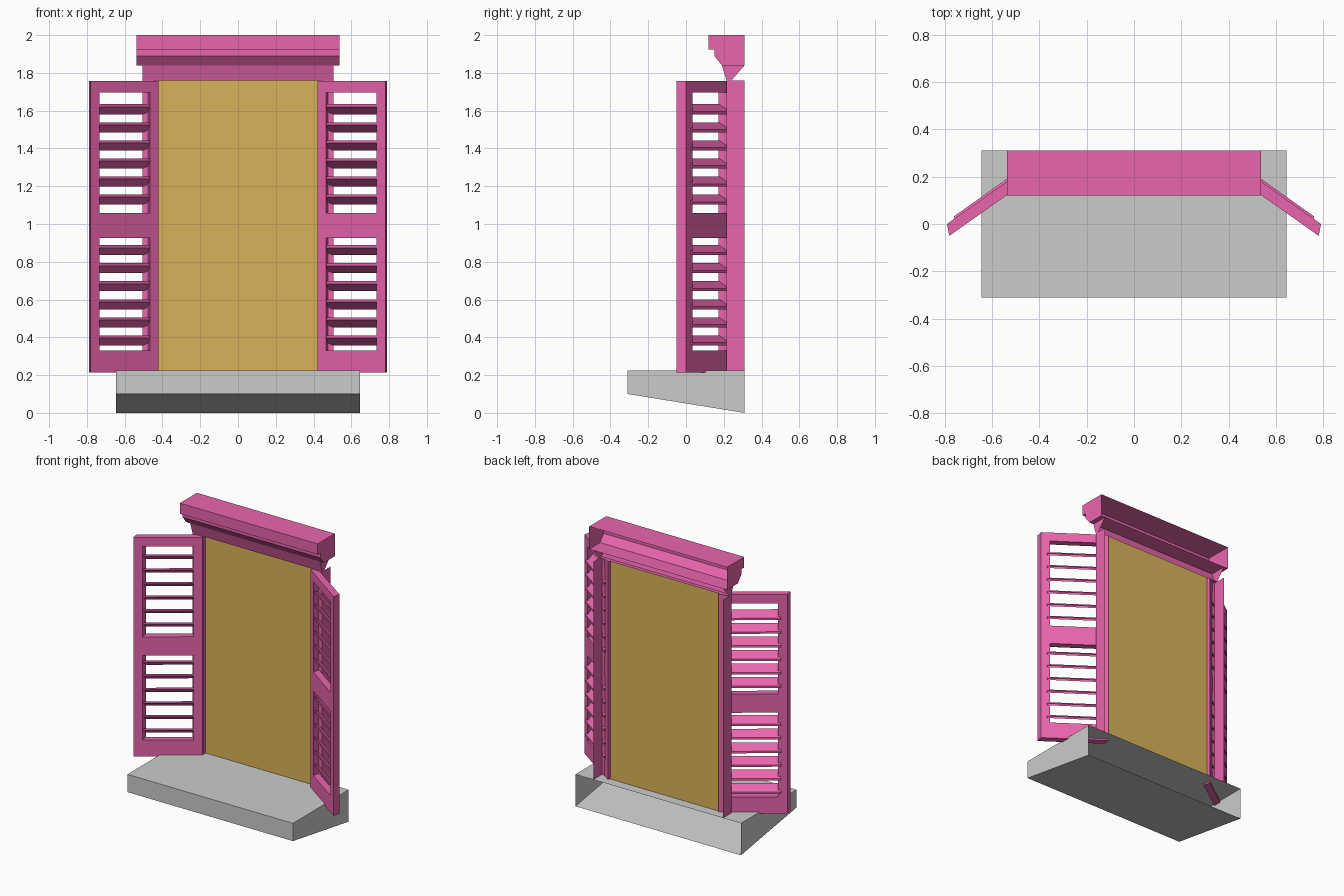
import bpy, bmesh
from mathutils import Vector

if "Cube" in bpy.data.objects:
    bpy.data.objects.remove(bpy.data.objects["Cube"])


def material(name, rgb):
    m = bpy.data.materials.new(name)
    m.diffuse_color = (*rgb, 1)
    m.use_nodes = True
    m.node_tree.nodes["Principled BSDF"].inputs["Base Color"].default_value = m.diffuse_color
    return m


PINK = material("pink_paint", (0.82, 0.13, 0.42))
GOLD = material("gold_pane", (0.70, 0.45, 0.10))


def finish(bm, name, mat=None, mirror=False):
    bmesh.ops.remove_doubles(bm, verts=bm.verts, dist=1e-5)
    bmesh.ops.recalc_face_normals(bm, faces=bm.faces)
    me = bpy.data.meshes.new(name)
    bm.to_mesh(me)
    bm.free()
    ob = bpy.data.objects.new(name, me)
    bpy.context.collection.objects.link(ob)
    if mat:
        me.materials.append(mat)
    if mirror:
        ob.modifiers.new("mirror", 'MIRROR').use_mirror_merge = False
    return ob


def face(bm, pts):
    return bm.faces.new([bm.verts.new(p) for p in pts])


def open_back(name, profile, half, mat=None):
    """Extrude a (y, z) profile along x with end caps, leaving the back open."""
    bm = bmesh.new()
    for (y0, z0), (y1, z1) in zip(profile, profile[1:]):
        face(bm, [(-half, y0, z0), (half, y0, z0), (half, y1, z1), (-half, y1, z1)])
    for x in (-half, half):
        face(bm, [(x, y, z) for y, z in profile])
    return finish(bm, name, mat)


# Sill: wedge with sloping underside
open_back("sill", [(0.31, 0.225), (-0.31, 0.225), (-0.31, 0.10), (0.31, 0)], 0.645)

# Cornice and the narrower lintel below it
open_back("cornice", [(0.31, 2.0), (0.12, 2.0), (0.12, 1.925), (0.15, 1.925),
                      (0.15, 1.89), (0.19, 1.84), (0.31, 1.84)], 0.537, PINK)
open_back("lintel", [(0.31, 1.84), (0.19, 1.84), (0.215, 1.76), (0.24, 1.76)], 0.505, PINK)

# Side jambs: folded strips with a shallow reveal
bm = bmesh.new()
jamb = [(0.505, 0.31), (0.505, 0.215), (0.42, 0.215), (0.42, 0.24)]
for (x0, y0), (x1, y1) in zip(jamb, jamb[1:]):
    face(bm, [(x0, y0, 0.225), (x1, y1, 0.225), (x1, y1, 1.76), (x0, y0, 1.76)])
finish(bm, "jambs", PINK, True)

# Window pane
bm = bmesh.new()
face(bm, [(-0.42, 0.24, 0.225), (0.42, 0.24, 0.225), (0.42, 0.24, 1.76), (-0.42, 0.24, 1.76)])
finish(bm, "pane", GOLD)


def swing(x, v, z):
    """Point on the opened shutter: x in front view, v through its thickness."""
    return Vector((x + 0.01 * v, 0.205 - (x - 0.42) * 0.7083 + 0.05 * v, z))


# Shutter frame: grid of cells with two openings, given thickness
xs = (0.42, 0.467, 0.732, 0.78)
zs = (0.214, 0.33, 0.925, 1.058, 1.695, 1.758)
bm = bmesh.new()
for i in range(3):
    for j in range(5):
        if i == 1 and j in (1, 3):
            continue
        face(bm, [swing(x, 0, z) for x, z in ((xs[i], zs[j]), (xs[i + 1], zs[j]),
                                              (xs[i + 1], zs[j + 1]), (xs[i], zs[j + 1]))])
bmesh.ops.remove_doubles(bm, verts=bm.verts, dist=1e-5)
ext = bmesh.ops.extrude_face_region(bm, geom=bm.faces[:], use_keep_orig=True)
bmesh.ops.translate(bm, vec=(0.01, 0.05, 0),
                    verts=[g for g in ext["geom"] if isinstance(g, bmesh.types.BMVert)])
finish(bm, "shutter_frames", PINK, True)

# Louvre slats: high at the front, low at the back
bm = bmesh.new()
section = [(0.1, 0.0), (0.1, -0.014), (1.2, -0.053), (1.2, -0.039)]
for top in (0.888, 1.634):
    for k in range(6):
        z = top - 0.0955 * k
        a, b = [[swing(x, v, z + dz) for v, dz in section] for x in (0.455, 0.748)]
        face(bm, a)
        face(bm, b)
        for i in range(4):
            j = (i + 1) % 4
            face(bm, [a[i], a[j], b[j], b[i]])
finish(bm, "louvre_slats", PINK, True)
